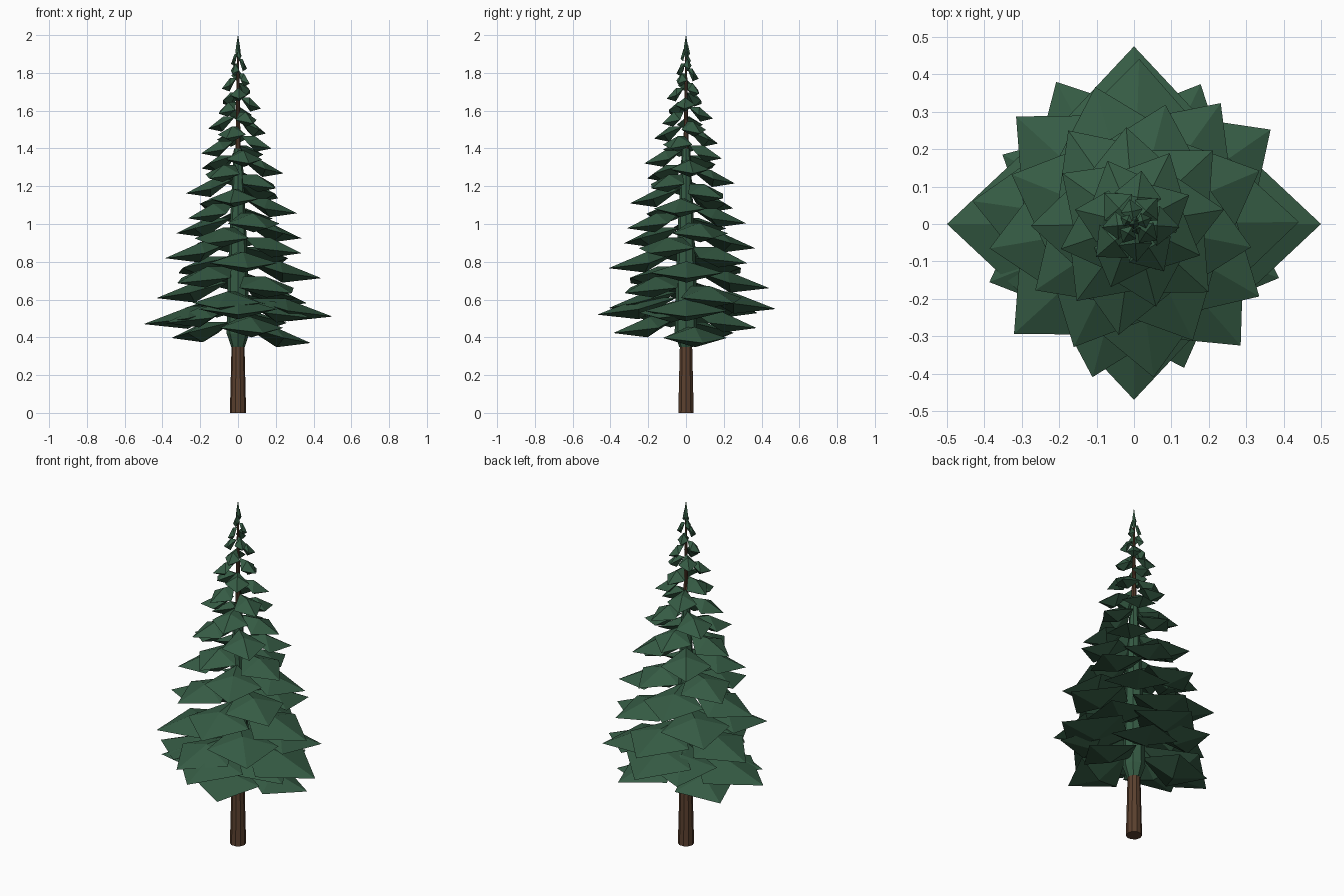
import bpy, bmesh, math, random
from mathutils import Matrix, Vector

random.seed(7)
old = bpy.data.objects.get("Cube")
if old:
    bpy.data.objects.remove(old)


def material(name, colour):
    m = bpy.data.materials.new(name)
    m.use_nodes = True
    m.diffuse_color = colour
    m.node_tree.nodes["Principled BSDF"].inputs["Base Color"].default_value = colour
    return m


needle = material("pine green", (0.036, 0.105, 0.058, 1))
bark = material("bark brown", (0.105, 0.052, 0.028, 1))


def finish(bm, name, mat):
    bmesh.ops.recalc_face_normals(bm, faces=bm.faces)
    mesh = bpy.data.meshes.new(name)
    bm.to_mesh(mesh)
    bm.free()
    mesh.materials.append(mat)
    obj = bpy.data.objects.new(name, mesh)
    bpy.context.collection.objects.link(obj)
    return obj


def lathe(name, profile, sides, mat):
    """Closed faceted column from (radius, height) pairs."""
    bm = bmesh.new()
    rings = []
    for r, z in profile:
        rings.append([bm.verts.new((r * math.cos(a), r * math.sin(a), z))
                      for a in (math.tau * i / sides for i in range(sides))])
    for low, high in zip(rings, rings[1:]):
        for i in range(sides):
            j = (i + 1) % sides
            bm.faces.new((low[i], low[j], high[j], high[i]))
    bm.faces.new(rings[0][::-1])
    bm.faces.new(rings[-1])
    return finish(bm, name, mat)


def add_bough(bm, angle, z, reach):
    """Drooping kite: root, tip, two wings, ridge and keel."""
    h = 0.05 + 0.1 * reach
    mid, half = 0.53 * reach, 0.44 * reach
    turn = Matrix.Rotation(angle, 3, "Z")

    def vert(x, y, up):
        return bm.verts.new(turn @ Vector((x, y, 0)) + Vector((0, 0, z + up * h)))

    root, tip = vert(0.1 * reach, 0, 0.95), vert(reach, 0, 0)
    ridge, keel = vert(mid * 0.95, 0, 0.95), vert(mid, 0, -0.25)
    left, right = vert(mid, half, 0.3), vert(mid, -half, 0.3)
    for a, b in ((root, left), (left, tip), (tip, right), (right, root)):
        bm.faces.new((a, b, ridge))
        bm.faces.new((b, a, keel))


# Trunk and the green sleeve around it
lathe("trunk", [(0.043, 0), (0.034, 0.37), (0.018, 1.2), (0.004, 1.93)], 10, bark)
lathe("foliage_core", [(0.036, 0.35), (0.06, 0.42), (0.055, 0.7),
                       (0.04, 1.05), (0.022, 1.4)], 8, needle)

# Widest four boughs, square to the axes
bm = bmesh.new()
for i, (reach, z) in enumerate(((0.5, 0.51), (0.475, 0.55), (0.5, 0.47), (0.47, 0.52))):
    add_bough(bm, math.tau * i / 4, z, reach)
finish(bm, "wide_boughs", needle)

# Boughs climbing the trunk in a golden-angle spiral
golden = math.pi * (3 - math.sqrt(5))
bm = bmesh.new()
for i in range(59):
    z = 0.37 + 0.0264 * i
    reach = min(0.4 + 0.004 * i, 0.345 * (1.965 - z))
    add_bough(bm, math.radians(14) + golden * i + random.uniform(-0.04, 0.04),
              z, reach * random.uniform(0.98, 1.03))
finish(bm, "spiral_boughs", needle)

# Leading shoot at the top
lathe("top_shoot", [(0.003, 1.87), (0.014, 1.91), (0.009, 1.95), (0.0005, 2.0)], 4, needle)
